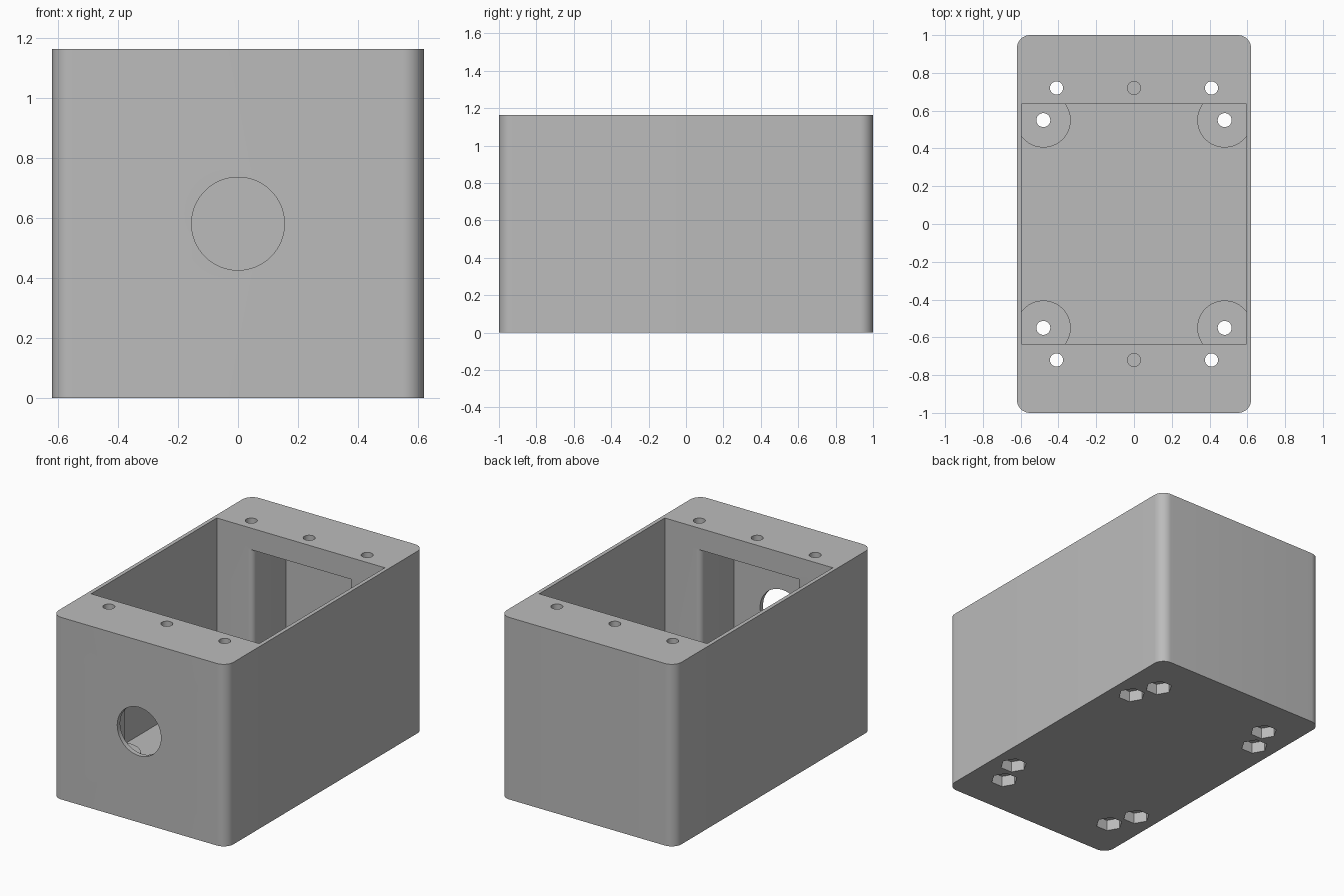
import bpy, bmesh
from math import cos, sin, pi, radians

cube = bpy.data.objects.get("Cube")
if cube:
    bpy.data.objects.remove(cube, do_unlink=True)

# Overall sizes
HALF_X, HALF_Y, HEIGHT = 0.62, 1.0, 1.165
OPEN_X, OPEN_Y, END_Y = 0.595, 0.635, 0.97
FLOOR, BEAM_BOTTOM = 0.075, 1.027
SCREW = (0.41, 0.72)
MOUNT = (0.48, 0.55)

grey = bpy.data.materials.new("plain grey")
grey.use_nodes = True
COLOUR = (0.5, 0.5, 0.5, 1)
grey.diffuse_color = COLOUR
grey.node_tree.nodes["Principled BSDF"].inputs["Base Color"].default_value = COLOUR


def arc(cx, cy, r, start, end, steps):
    angles = [radians(start + (end - start) * i / steps) for i in range(steps + 1)]
    return [(cx + r * cos(a), cy + r * sin(a)) for a in angles]


def disc(cx, cy, r, sides=48):
    return [(cx + r * cos(2 * pi * i / sides), cy + r * sin(2 * pi * i / sides))
            for i in range(sides)]


def four_way(quarter):
    """Mirror a first-quadrant outline into a closed, symmetric one."""
    back = [(-x, y) for x, y in reversed(quarter)]
    half = quarter + back
    return half + [(-x, -y) for x, y in half]


def prism(name, outline, low, high, along_y=False):
    """Extrude an outline up z, or an (x, z) outline along y."""
    bm = bmesh.new()
    place = (lambda u, v, w: (u, w, v)) if along_y else (lambda u, v, w: (u, v, w))
    face = bm.faces.new([bm.verts.new(place(u, v, low)) for u, v in outline])
    new = bmesh.ops.extrude_face_region(bm, geom=[face])["geom"]
    shift = place(0, 0, high - low)
    bmesh.ops.translate(bm, vec=shift,
                        verts=[g for g in new if isinstance(g, bmesh.types.BMVert)])
    bmesh.ops.recalc_face_normals(bm, faces=bm.faces)
    mesh = bpy.data.meshes.new(name)
    bm.to_mesh(mesh)
    bm.free()
    mesh.materials.append(grey)
    ob = bpy.data.objects.new(name, mesh)
    bpy.context.collection.objects.link(ob)
    return ob


def cut(target, cutter):
    mod = target.modifiers.new("cut", "BOOLEAN")
    mod.operation, mod.solver, mod.object = "DIFFERENCE", "EXACT", cutter
    bpy.context.view_layer.objects.active = target
    bpy.ops.object.modifier_apply(modifier=mod.name)
    bpy.data.objects.remove(cutter, do_unlink=True)


def corners(point):
    return [(sx * point[0], sy * point[1]) for sx in (-1, 1) for sy in (-1, 1)]


# Outer block with rounded upright edges
R = 0.07
box = prism("junction_box", four_way(arc(HALF_X - R, HALF_Y - R, R, 0, 90, 12)), 0, HEIGHT)

# Inner cavity: main bay plus end pockets between rounded corner columns
plan = [(OPEN_X, OPEN_Y)] + arc(0.374, 0.67, 0.035, 270, 180, 8) + [(0.339, END_Y)]
cavity = prism("cavity", four_way(plan), FLOOR, BEAM_BOTTOM)

# Round raised pads stay on the floor around the mounting holes
for x, y in corners(MOUNT):
    cut(cavity, prism("pad", disc(x, y, 0.145, 64), FLOOR - 0.05, 0.15))
cut(box, cavity)

# Top opening between the two end bridges
cut(box, prism("opening", four_way([(OPEN_X, OPEN_Y)]), 0.5, HEIGHT + 0.1))

# Screw and mounting holes with hexagonal nut pockets underneath
for spot, radius in ((SCREW, 0.035), (MOUNT, 0.037)):
    for x, y in corners(spot):
        cut(box, prism("hole", disc(x, y, radius, 32), -0.1, HEIGHT + 0.1))
        cut(box, prism("nut_pocket", disc(x, y, 0.08, 6), -0.1, 0.07))

# Middle hole through each end bridge
for y in (-SCREW[1], SCREW[1]):
    cut(box, prism("bridge_hole", disc(0, y, 0.035, 32), BEAM_BOTTOM - 0.1, HEIGHT + 0.1))

# Cable hole in the front wall
cut(box, prism("cable_hole", disc(0, 0.582, 0.155, 64), -1.1, -0.9, along_y=True))

# Smooth the round surfaces, keep the edges sharp
bpy.ops.object.select_all(action="DESELECT")
box.select_set(True)
bpy.context.view_layer.objects.active = box
bpy.ops.object.shade_smooth_by_angle(angle=radians(30))
